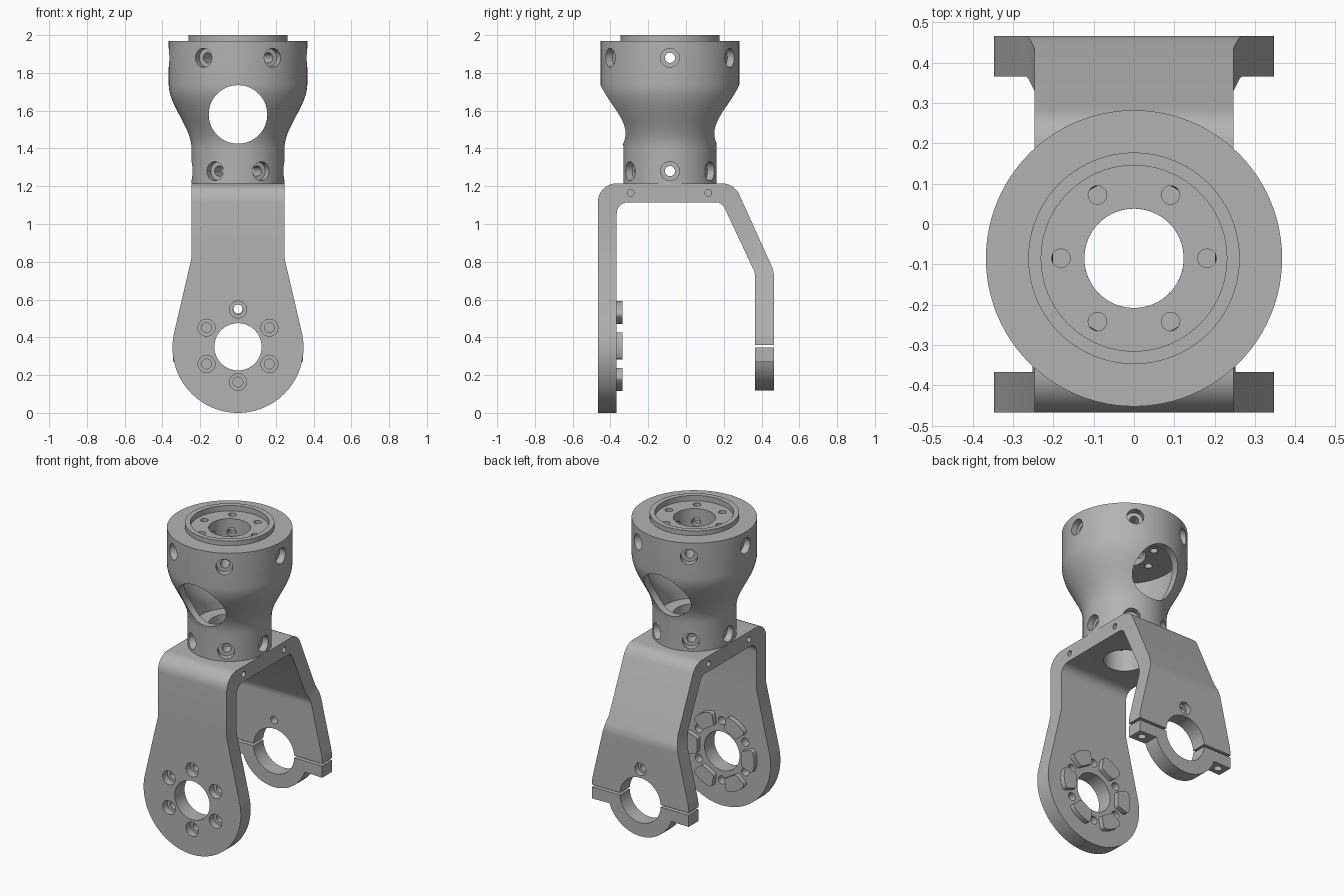
import bpy, bmesh
from math import sin, cos, tan, pi, radians, sqrt, acos, atan2
from mathutils import Vector, Matrix

cube = bpy.data.objects.get("Cube")
if cube:
    bpy.data.objects.remove(cube, do_unlink=True)

grey = bpy.data.materials.new("machined grey")
grey.use_nodes = True
tone = (0.45, 0.45, 0.45, 1)
grey.diffuse_color = tone
grey.node_tree.nodes["Principled BSDF"].inputs["Base Color"].default_value = tone

AXIS_Y = -0.085     # centre line of the turned head
PIVOT = 0.35        # height of the fork pivot


def make(name, bm):
    bmesh.ops.recalc_face_normals(bm, faces=bm.faces)
    mesh = bpy.data.meshes.new(name)
    bm.to_mesh(mesh)
    bm.free()
    mesh.materials.append(grey)
    obj = bpy.data.objects.new(name, mesh)
    bpy.context.collection.objects.link(obj)
    return obj


def fillet(points, steps=8):
    """Round the corners of a polygon given as (u, v, radius)."""
    out = []
    for i, (u, v, r) in enumerate(points):
        p = Vector((u, v))
        if r == 0:
            out.append(p)
            continue
        a = (Vector(points[i - 1][:2]) - p).normalized()
        b = (Vector(points[(i + 1) % len(points)][:2]) - p).normalized()
        half = a.angle(b) / 2
        centre = p + (a + b).normalized() * r / sin(half)
        start = p + a * r / tan(half) - centre
        end = p + b * r / tan(half) - centre
        sweep = start.angle(end)
        for k in range(steps + 1):
            t = k / steps
            out.append(centre + (start * sin((1 - t) * sweep) + end * sin(t * sweep)) / sin(sweep))
    return out


def prism(name, points, axis, lo, hi):
    """Extrude an outline along x (outline in y, z) or y (outline in x, z)."""
    bm = bmesh.new()
    place = (lambda p: (lo, p[0], p[1])) if axis == "x" else (lambda p: (p[0], lo, p[1]))
    face = bm.faces.new([bm.verts.new(place(p)) for p in points])
    grown = bmesh.ops.extrude_face_region(bm, geom=[face])["geom"]
    shift = Vector((hi - lo, 0, 0)) if axis == "x" else Vector((0, hi - lo, 0))
    bmesh.ops.translate(bm, vec=shift, verts=[g for g in grown if isinstance(g, bmesh.types.BMVert)])
    return make(name, bm)


def combine(target, tool, operation="DIFFERENCE"):
    mod = target.modifiers.new("cut", "BOOLEAN")
    mod.operation, mod.object, mod.solver = operation, tool, "EXACT"
    bpy.context.view_layer.objects.active = target
    bpy.ops.object.modifier_apply(modifier=mod.name)
    bpy.data.objects.remove(tool, do_unlink=True)


def drill(target, start, end, radius, sides=32):
    start, end = Vector(start), Vector(end)
    d = end - start
    bm = bmesh.new()
    bmesh.ops.create_cone(bm, cap_ends=True, segments=sides, radius1=radius, radius2=radius,
                          depth=d.length,
                          matrix=Matrix.Translation((start + end) / 2) @ d.to_track_quat("Z", "Y").to_matrix().to_4x4())
    tool = make("drill", bm)
    tool.hide_render = True
    combine(target, tool)


def polar(r, degrees, cx=0, cy=0):
    return cx + r * cos(radians(degrees)), cy + r * sin(radians(degrees))


sixth = range(0, 360, 60)

# Fork: bent strap trimmed to its tapered, round-ended outline
strap = [(-0.467, -0.05, 0), (-0.467, 1.215, 0.1), (0.255, 1.215, 0.1), (0.466, 0.75, 0.15),
         (0.466, 0.36, 0), (0.366, 0.36, 0), (0.366, 0.74, 0.1), (0.19, 1.115, 0.05),
         (-0.367, 1.115, 0.06), (-0.367, -0.05, 0)]
fork = prism("fork", fillet(strap), "x", -0.4, 0.4)
R, neck, shoulder = 0.347, 0.246, 0.82
rise = shoulder - R
touch = (atan2(rise, neck) - acos(R / sqrt(neck ** 2 + rise ** 2))) * 180 / pi
outline = [(-neck, 1.3), (neck, 1.3), (neck, shoulder)]
outline += [polar(R, touch - (180 + 2 * touch) * k / 64, 0, R) for k in range(65)]
outline += [(-neck, shoulder)]
combine(fork, prism("outline", outline, "y", -0.6, 0.6), "INTERSECT")

# Front arm bore and six counterbored holes
drill(fork, (0, -0.6, PIVOT), (0, -0.3, PIVOT), 0.125, 64)
for a in sixth:
    x, z = polar(0.192, a + 30, 0, PIVOT + 0.005)
    drill(fork, (x, -0.6, z), (x, -0.42, z), 0.045)
    drill(fork, (x, -0.45, z), (x, -0.3, z), 0.026)

# Rear arm clamp bore, pinch hole and bolt holes
drill(fork, (0, 0.3, PIVOT), (0, 0.6, PIVOT), 0.145, 64)
drill(fork, (0, 0.43, 0.55), (0, 0.6, 0.55), 0.04)
drill(fork, (0, 0.3, 0.55), (0, 0.45, 0.55), 0.024)
for s in (-1, 1):
    drill(fork, (s * 0.29, 0.416, 0.3), (s * 0.29, 0.416, 0.5), 0.024)

# Bridge: central opening and small edge holes
drill(fork, (0, AXIS_Y, 1), (0, AXIS_Y, 1.3), 0.123, 64)
for s in (-1, 1):
    for y in (-0.293, 0.118):
        drill(fork, (s * 0.16, y, 1.165), (s * 0.3, y, 1.165), 0.018, 20)

# Lower clamp cap with ears
cap_pts = [(-0.345, 0.345), (0.345, 0.345), (0.345, 0.27)]
cap_pts += [polar(0.235, -20 - 140 * k / 32, 0, PIVOT + 0.003) for k in range(33)]
cap_pts += [(-0.345, 0.27)]
clamp_cap = prism("clamp_cap", cap_pts, "y", 0.366, 0.466)
drill(clamp_cap, (0, 0.3, PIVOT), (0, 0.6, PIVOT), 0.145, 64)
for s in (-1, 1):
    drill(clamp_cap, (s * 0.29, 0.416, 0.2), (s * 0.29, 0.416, 0.4), 0.024)

# Drive pads on the inner face of the front arm
pads = []
for a in sixth:
    pad = [(*polar(0.165, a - 17, 0, PIVOT + 0.004), 0.015), (*polar(0.25, a - 18, 0, PIVOT + 0.004), 0.02)]
    pad += [(*polar(0.252, a + k, 0, PIVOT + 0.004), 0) for k in (-6, 0, 6)]
    pad += [(*polar(0.25, a + 18, 0, PIVOT + 0.004), 0.02), (*polar(0.165, a + 17, 0, PIVOT + 0.004), 0.015)]
    pads.append(prism("drive_pad", fillet(pad, 4), "y", -0.37, -0.335))

# Turned hollow head: flanges at both ends, flared wall between
flare = []
for k in range(17):
    t = k / 16
    flare.append((0.246 + 0.121 * t * t * (3 - 2 * t), 1.4 + 0.34 * t))
section = [(0.123, 1.215), (0.246, 1.215)] + flare
section += [(0.367, 1.97), (0.262, 1.97), (0.262, 2), (0.23, 2), (0.23, 1.965), (0.123, 1.965),
            (0.123, 1.82), (0.322, 1.82)]
section += [(r - 0.045, z) for r, z in reversed(flare)]
section += [(0.201, 1.35), (0.123, 1.35)]
bm = bmesh.new()
loops = []
for i in range(96):
    a = 2 * pi * i / 96
    loops.append([bm.verts.new((r * cos(a), AXIS_Y + r * sin(a), z)) for r, z in section])
n = len(section)
for i in range(96):
    p, q = loops[i], loops[(i + 1) % 96]
    for j in range(n):
        k = (j + 1) % n
        bm.faces.new((p[j], q[j], q[k], p[k]))
head = make("head", bm)

# Large cross window
drill(head, (0, -0.8, 1.58), (0, 0.8, 1.58), 0.155, 64)

# Radial counterbored bolt holes and axial screw holes
for a in sixth:
    for z, r in ((1.88, 0.367), (1.28, 0.246)):
        outer, mid, inner = (polar(d, a, 0, AXIS_Y) for d in (r + 0.1, r - 0.045, 0.08))
        drill(head, (*outer, z), (*mid, z), 0.05)
        drill(head, (*outer, z), (*inner, z), 0.027, 24)
    spot = polar(0.181, a, 0, AXIS_Y)
    drill(head, (*spot, 1.78), (*spot, 2.1), 0.023, 24)

# Smooth curved walls, keep machined edges crisp
bpy.ops.object.select_all(action="DESELECT")
for obj in [fork, clamp_cap, head] + pads:
    obj.select_set(True)
bpy.context.view_layer.objects.active = head
bpy.ops.object.shade_smooth_by_angle(angle=radians(30))
